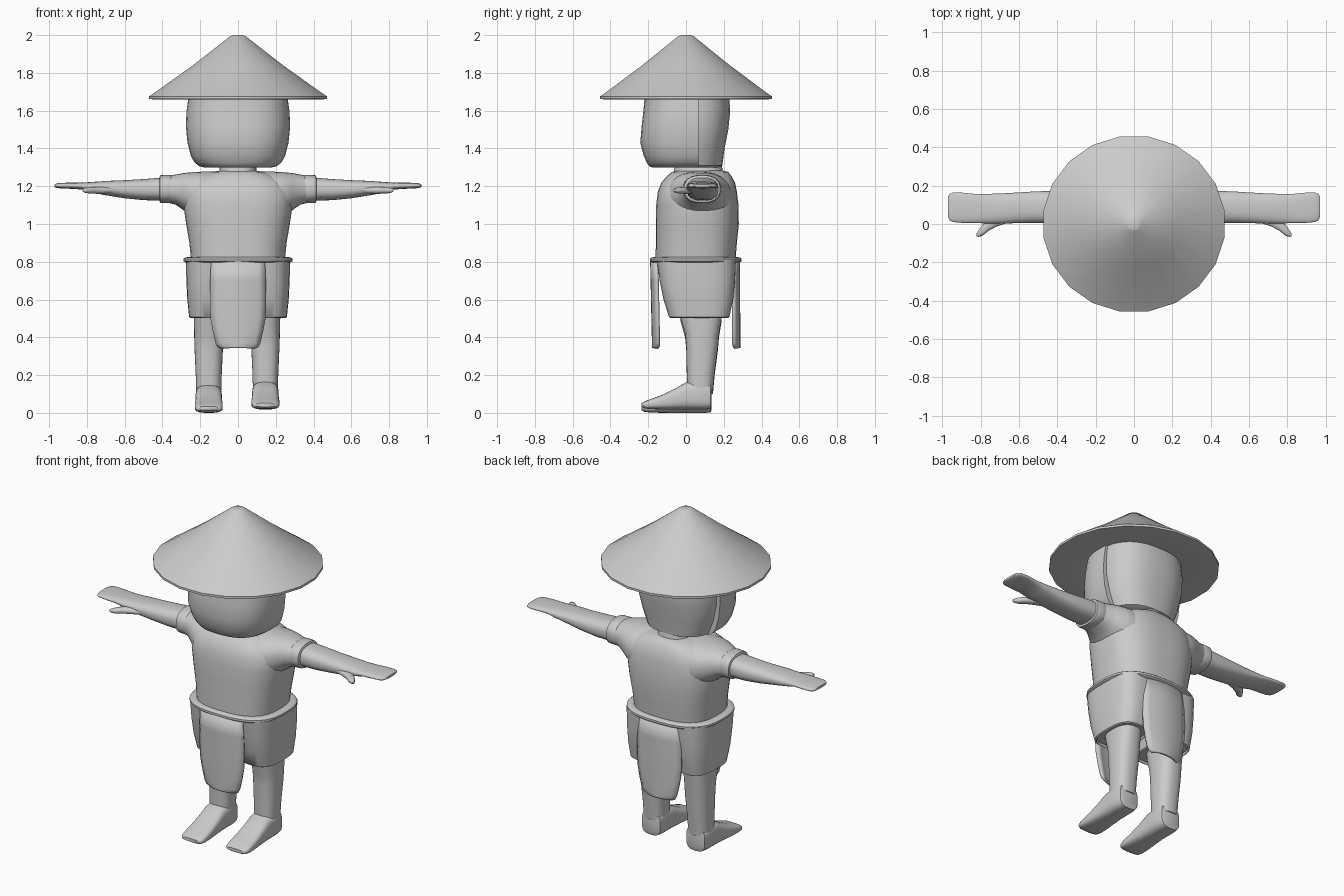
import bpy, bmesh
from math import cos, sin, pi, copysign
from mathutils import Vector


def finish(name, bm, angle=0.7):
    bmesh.ops.recalc_face_normals(bm, faces=bm.faces)
    me = bpy.data.meshes.new(name)
    bm.to_mesh(me)
    bm.free()
    ob = bpy.data.objects.new(name, me)
    bpy.context.collection.objects.link(ob)
    bpy.ops.object.select_all(action='DESELECT')
    ob.select_set(True)
    bpy.context.view_layer.objects.active = ob
    bpy.ops.object.shade_smooth_by_angle(angle=angle)
    return ob


def loft(name, secs, axis='z', p=2.5, n=32, s=1, off=(0, 0, 0), cut=None, angle=0.7):
    """Superellipse sections (t, centre u, centre v, radius u, radius v) along an axis."""
    bm = bmesh.new()
    rings = []
    for t, cu, cv, ru, rv in secs:
        ring = []
        for i in range(n):
            a = 2 * pi * (i + 0.5) / n
            u = cu + ru * copysign(abs(cos(a)) ** (2 / p), cos(a))
            v = cv + rv * copysign(abs(sin(a)) ** (2 / p), sin(a))
            x, y, z = {'z': (u, v, t), 'x': (t, u, v), 'y': (u, t, v)}[axis]
            ring.append(bm.verts.new((s * (x + off[0]), y + off[1], z + off[2])))
        rings.append(ring)
    for a, b in zip(rings, rings[1:]):
        for i in range(n):
            j = (i + 1) % n
            bm.faces.new((a[i], a[j], b[j], b[i]))
    bm.faces.new(rings[0])
    bm.faces.new(rings[-1])
    if cut is not None:
        r = bmesh.ops.bisect_plane(bm, geom=bm.verts[:] + bm.edges[:] + bm.faces[:],
                                   plane_co=(0, cut, 0), plane_no=(0, 1, 0), clear_outer=True)
        bmesh.ops.holes_fill(bm, edges=[e for e in bm.edges if e.is_boundary])
    return finish(name, bm, angle)


def flap(name, y_top, y_bot, side):
    """Hanging cloth panel, curved back toward the body at its edges."""
    bm = bmesh.new()
    rows = [(.81, .14), (.7, .145), (.58, .147), (.5, .143), (.43, .13), (.37, .115), (.352, .105), (.345, .085)]
    grid = []
    for z, w in rows:
        k = (.81 - z) / .465
        y0 = y_top + (y_bot - y_top) * k
        grid.append([bm.verts.new((w * u / 4, y0 - side * .028 * (u / 4) ** 2, z)) for u in range(-4, 5)])
    for a, b in zip(grid, grid[1:]):
        for i in range(8):
            bm.faces.new((a[i], a[i + 1], b[i + 1], b[i]))
    ob = finish(name, bm)
    m = ob.modifiers.new('thickness', 'SOLIDIFY')
    m.thickness = .016
    m.offset = 0


# Conical hat
loft('hat', [(1.685, 0, 0, .25, .24), (1.66, 0, 0, .455, .44), (1.662, 0, 0, .478, .462),
             (1.675, 0, 0, .478, .462), (1.70, 0, 0, .44, .425), (1.84, 0, 0, .242, .235),
             (1.995, 0, 0, .04, .04), (2.0, 0, 0, .025, .025)], p=2, n=20)

# Head and the face covering over its front
loft('head', [(1.3, 0, .01, .17, .165), (1.31, 0, .01, .2, .183), (1.4, 0, .01, .235, .195),
              (1.5, 0, .015, .255, .21), (1.6, 0, .015, .257, .22), (1.72, 0, .015, .245, .21)])
loft('face_cover', [(1.3, 0, .02, .18, .2), (1.306, 0, .02, .205, .215), (1.325, 0, .02, .23, .228),
                    (1.36, 0, .02, .25, .244), (1.43, 0, .02, .268, .263), (1.52, 0, .02, .277, .255),
                    (1.6, 0, .02, .273, .246), (1.72, 0, .02, .255, .235)], cut=.065, p=2.6, n=40)
loft('neck', [(1.22, 0, .065, .12, .14), (1.28, 0, .065, .1, .13), (1.34, 0, .065, .09, .12)])

# Shirt body
loft('torso', [(.8, 0, .05, .248, .212), (.9, 0, .055, .258, .215), (1.0, 0, .06, .275, .22),
               (1.1, 0, .06, .29, .218), (1.17, 0, .06, .29, .21), (1.22, 0, .065, .26, .195),
               (1.255, 0, .07, .2, .17), (1.275, 0, .075, .14, .15), (1.283, 0, .075, .09, .12)], p=2.7, n=40)

# Belt and cloth panels
loft('belt', [(.795, 0, .052, .265, .22), (.797, 0, .052, .28, .235), (.804, 0, .052, .29, .243),
              (.816, 0, .052, .29, .243), (.823, 0, .052, .28, .235), (.825, 0, .052, .265, .22)], p=2.7, n=40)
flap('front_panel', -.182, -.172, -1)
flap('back_panel', .278, .28, 1)

for s, side in ((1, 'left'), (-1, 'right')):
    # Sleeve, cuff, arm and thumb
    loft(side + '_sleeve', [(.12, .07, 1.14, .17, .14), (.2, .07, 1.147, .172, .13), (.25, .073, 1.16, .155, .114),
                            (.29, .078, 1.172, .13, .098), (.33, .083, 1.182, .107, .08),
                            (.4, .085, 1.185, .088, .066)], 'x', 2.3, s=s)
    loft(side + '_cuff', [(.348, .085, 1.185, .09, .066), (.353, .085, 1.185, .098, .073), (.36, .085, 1.185, .1, .075),
                          (.405, .085, 1.185, .098, .074), (.412, .085, 1.185, .096, .072),
                          (.416, .085, 1.185, .088, .064)], 'x', 2.4, s=s)
    loft(side + '_arm', [(.38, .088, 1.185, .084, .062), (.5, .088, 1.182, .083, .056), (.6, .085, 1.184, .08, .048),
                         (.7, .08, 1.19, .079, .038), (.78, .08, 1.195, .077, .027), (.83, .081, 1.201, .076, .018),
                         (.9, .085, 1.203, .079, .016), (.945, .087, 1.203, .077, .014), (.962, .088, 1.203, .069, .011),
                         (.971, .088, 1.203, .05, .007)], 'x', 2.5, s=s)
    loft(side + '_thumb', [(.66, .035, 1.18, .03, .018), (.72, .015, 1.178, .03, .019), (.76, -.007, 1.178, .03, .018),
                           (.79, -.033, 1.178, .029, .016), (.81, -.049, 1.178, .018, .013),
                           (.822, -.058, 1.178, .008, .007)], 'x', 2.3, n=16, s=s)
    # Shorts leg
    loft(side + '_shorts', [(.515, .147, .07, .1, .145), (.502, .147, .07, .104, .152), (.507, .147, .07, .112, .16),
                            (.6, .14, .065, .129, .185), (.7, .135, .06, .139, .2),
                            (.81, .13, .055, .146, .21)], p=3, s=s)
    # Bare leg and foot, one side standing slightly higher
    off = (-.005, 0, .018) if s > 0 else (.005, 0, 0)
    loft(side + '_leg', [(.1, .15, .075, .066, .068), (.2, .15, .078, .069, .074), (.33, .15, .085, .075, .084),
                         (.4, .15, .085, .077, .09), (.48, .15, .08, .079, .108), (.6, .15, .075, .08, .12)],
         s=s, off=off)
    loft(side + '_foot', [(.136, .15, .065, .05, .045), (.13, .15, .072, .062, .07), (.1, .15, .075, .069, .075),
                          (.05, .15, .075, .07, .075), (.0, .15, .072, .07, .072), (-.06, .15, .055, .071, .055),
                          (-.13, .15, .038, .074, .038), (-.19, .15, .028, .074, .026), (-.222, .15, .024, .068, .018),
                          (-.235, .15, .024, .05, .01)], 'y', 3.2, s=s, off=off)
